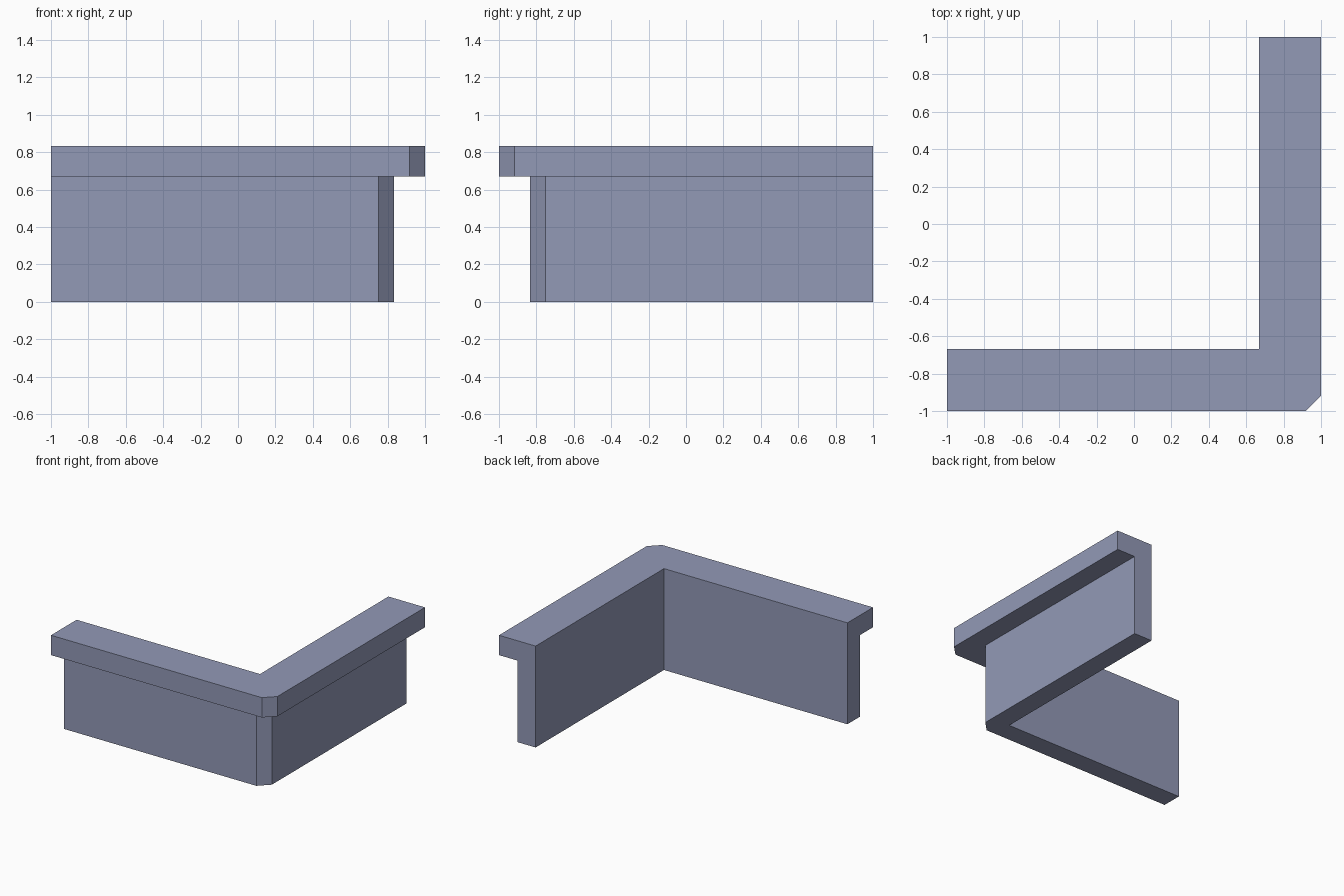
import bpy, bmesh

if "Cube" in bpy.data.objects:
    bpy.data.objects.remove(bpy.data.objects["Cube"])

INNER, WALL, CAP = 0.667, 0.833, 1.0
STEP_Z, TOP_Z, CHAMFER = 0.67, 0.833, 0.083

# Wall cross-section: (distance from centre, height), with an overhanging cap
profile = [(INNER, 0), (WALL, 0), (WALL, STEP_Z),
           (CAP, STEP_Z), (CAP, TOP_Z), (INNER, TOP_Z)]


def corner_path(d):
    """L-shaped path at distance d; only the outer corner is chamfered."""
    c = 0 if d == INNER else CHAMFER
    return [(-1, -d), (d - c, -d), (d, c - d), (d, 1)]


# Sweep the profile around the corner
bm = bmesh.new()
rows = [[bm.verts.new((x, y, z)) for x, y in corner_path(d)] for d, z in profile]
for i, a in enumerate(rows):
    b = rows[(i + 1) % len(rows)]
    for k in range(3):
        bm.faces.new((a[k], a[k + 1], b[k + 1], b[k]))
for end in (0, 3):
    bm.faces.new([r[end] for r in rows])
bmesh.ops.remove_doubles(bm, verts=bm.verts, dist=1e-5)
bmesh.ops.recalc_face_normals(bm, faces=bm.faces)

mesh = bpy.data.meshes.new("corner_wall")
bm.to_mesh(mesh)
bm.free()

# Single blue-grey colour
mat = bpy.data.materials.new("blue_grey")
mat.diffuse_color = (0.29, 0.32, 0.47, 1)
mat.use_nodes = True
mat.node_tree.nodes["Principled BSDF"].inputs["Base Color"].default_value = mat.diffuse_color
mesh.materials.append(mat)
bpy.context.collection.objects.link(bpy.data.objects.new("corner_wall", mesh))
